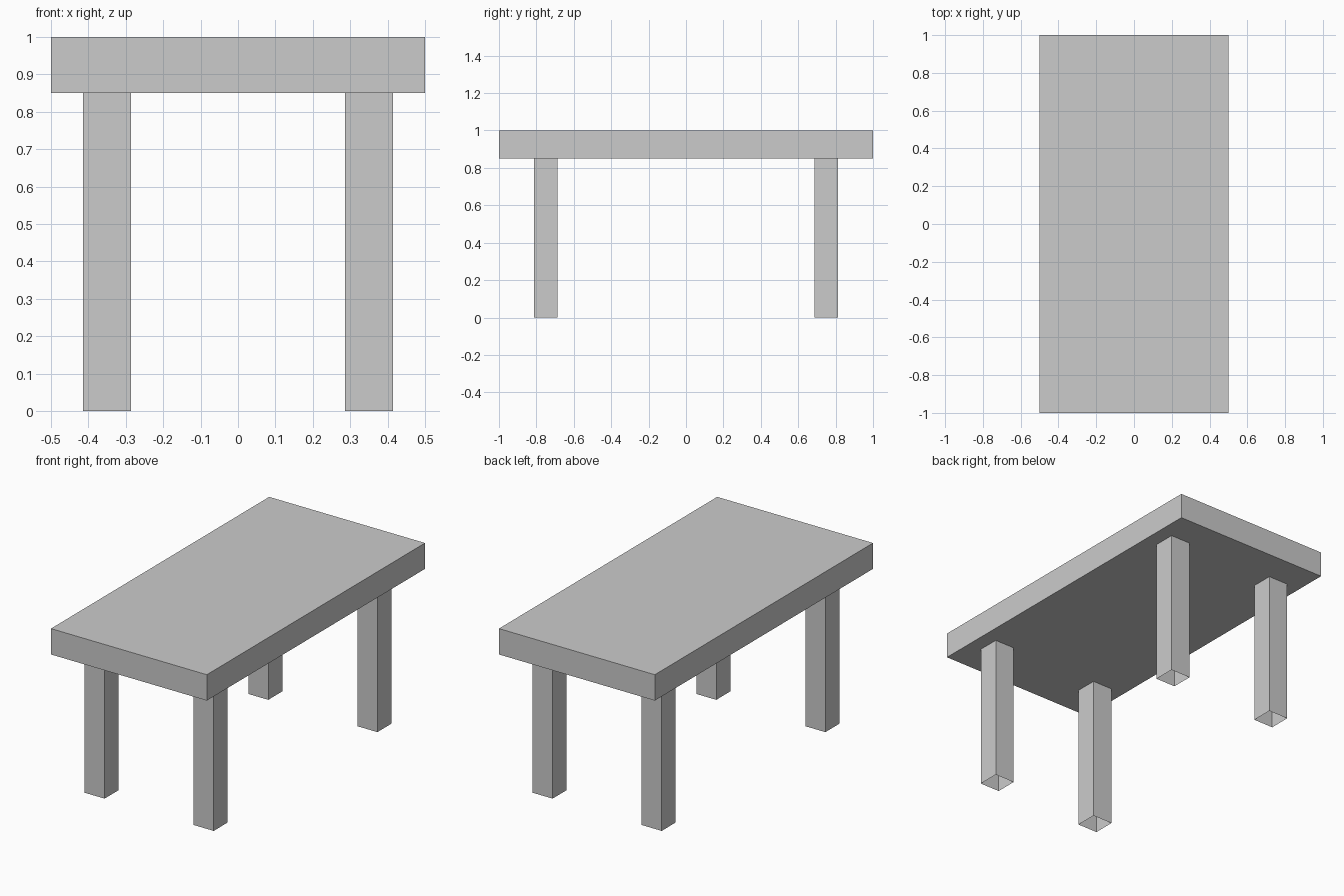
import bpy
import bmesh
from mathutils import Matrix, Vector

if "Cube" in bpy.data.objects:
    bpy.data.objects.remove(bpy.data.objects["Cube"])

TOP_Z = 1.0
UNDER_Z = 0.85
LEG_WIDTH = 0.128


def box(name, size, centre, open_ends=False):
    bm = bmesh.new()
    bmesh.ops.create_cube(
        bm, size=1.0,
        matrix=Matrix.Translation(Vector(centre)) @ Matrix.Diagonal((*size, 1.0)))
    if open_ends:
        ends = [f for f in bm.faces if abs(f.normal.z) > 0.5]
        bmesh.ops.delete(bm, geom=ends, context='FACES_ONLY')
    mesh = bpy.data.meshes.new(name)
    bm.to_mesh(mesh)
    bm.free()
    obj = bpy.data.objects.new(name, mesh)
    bpy.context.collection.objects.link(obj)
    return obj


# Solid slab top
box("table_top", (1.0, 2.0, TOP_Z - UNDER_Z), (0, 0, (TOP_Z + UNDER_Z) / 2))

# Four square legs, hollow and open at the foot
for y, depth in ((-0.75, "front"), (0.75, "back")):
    for x, side in ((-0.35, "left"), (0.35, "right")):
        box(f"{depth}_{side}_leg", (LEG_WIDTH, LEG_WIDTH, UNDER_Z),
            (x, y, UNDER_Z / 2), open_ends=True)
